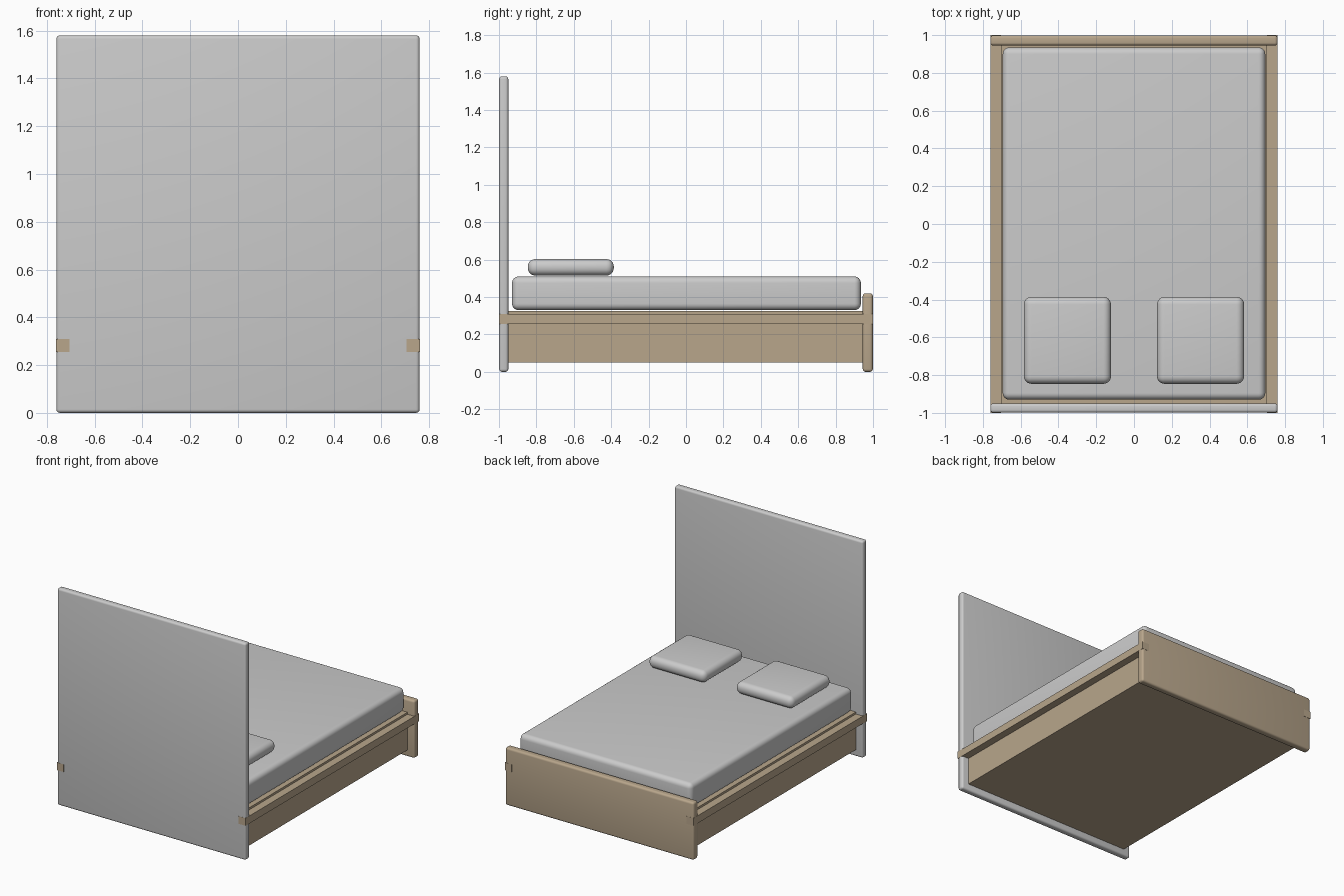
import bpy

if "Cube" in bpy.data.objects:
    bpy.data.objects.remove(bpy.data.objects["Cube"])

wood = bpy.data.materials.new("wood")
wood.diffuse_color = (0.48, 0.38, 0.26, 1)
wood.use_nodes = True
wood.node_tree.nodes["Principled BSDF"].inputs["Base Color"].default_value = wood.diffuse_color


def box(name, lo, hi, radius=0.0, segments=4, mat=None):
    """Box between two corners, with optional rounded edges."""
    mid = [(a + b) / 2 for a, b in zip(lo, hi)]
    bpy.ops.mesh.primitive_cube_add(size=1, location=mid)
    ob = bpy.context.object
    ob.name = name
    ob.scale = [b - a for a, b in zip(lo, hi)]
    bpy.ops.object.transform_apply(location=False, rotation=False, scale=True)
    if radius:
        bev = ob.modifiers.new("round_edges", 'BEVEL')
        bev.width = radius
        bev.segments = segments
        bpy.ops.object.modifier_apply(modifier=bev.name)
        bpy.ops.object.shade_smooth_by_angle()
    if mat:
        ob.data.materials.append(mat)
    return ob


# End boards
box("headboard", (-0.76, -0.999, 0), (0.76, -0.95, 1.58), 0.015)
box("footboard", (-0.76, 0.945, 0), (0.76, 0.999, 0.42), 0.015, mat=wood)

# Base under the mattress
box("bed_base", (-0.705, -0.95, 0.05), (0.705, 0.95, 0.325), mat=wood)

# Mattress
box("mattress", (-0.695, -0.93, 0.33), (0.695, 0.935, 0.51), 0.035, 6)

# Side rails and pillows, one per side
for side, s in (("left", -1), ("right", 1)):
    x = sorted((s * 0.705, s * 0.761))
    box(side + "_rail", (x[0], -1, 0.255), (x[1], 1, 0.31), mat=wood)
    x = sorted((s * 0.122, s * 0.583))
    box(side + "_pillow", (x[0], -0.846, 0.515), (x[1], -0.386, 0.603), 0.04, 6)
